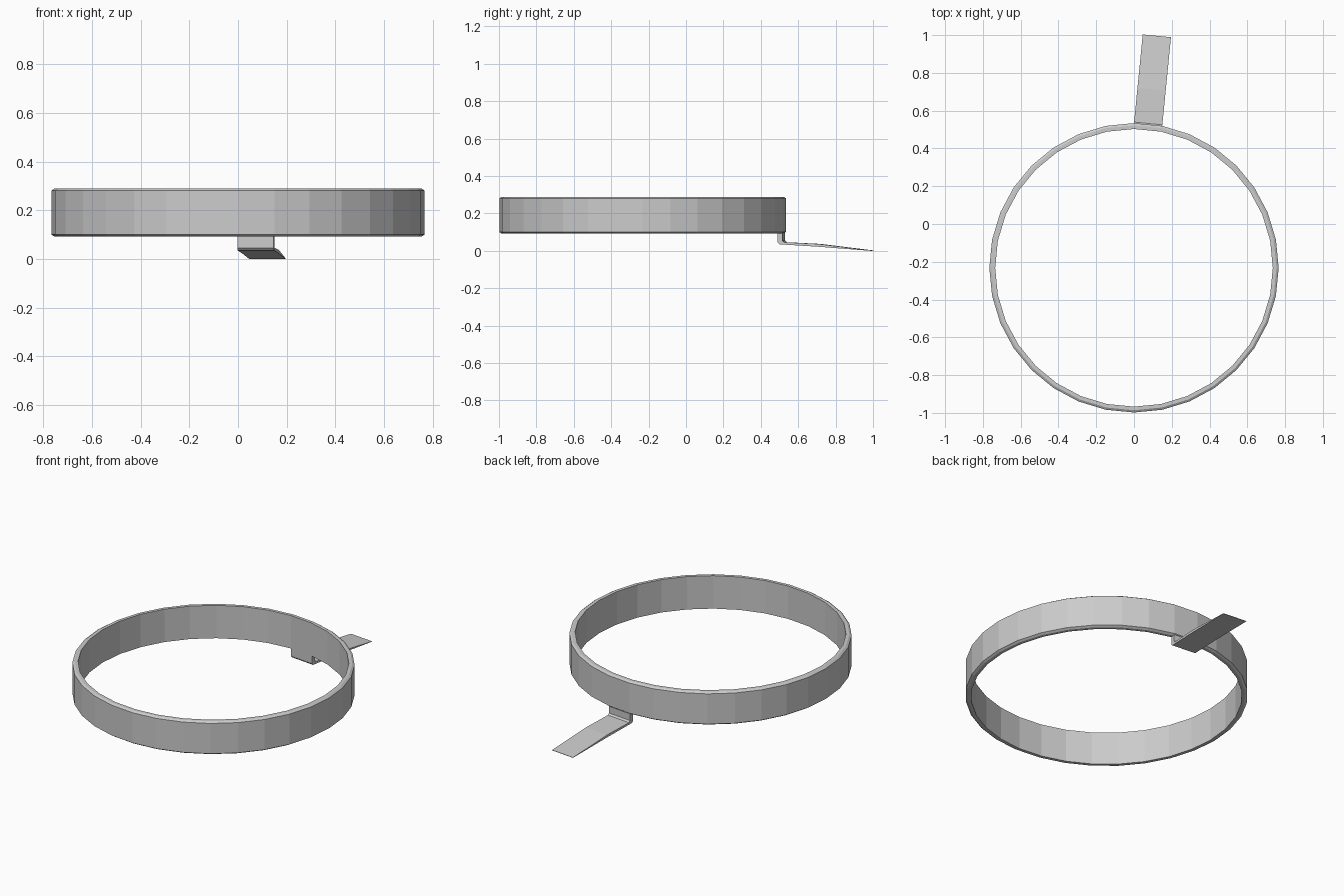
import bpy, math
from mathutils import Vector

if "Cube" in bpy.data.objects:
    bpy.data.objects.remove(bpy.data.objects["Cube"])

N = 32            # sides of the ring
CY = -0.232       # ring centre in y
R_OUT, R_IN = 0.766, 0.735


def make(name, verts, faces):
    mesh = bpy.data.meshes.new(name)
    mesh.from_pydata(verts, [], faces)
    mesh.update()
    obj = bpy.data.objects.new(name, mesh)
    bpy.context.collection.objects.link(obj)
    return obj


# Faceted ring: closed profile (radius, z) with chamfered outer edges, revolved
profile = [(R_IN, 0.092), (R_OUT - 0.012, 0.092), (R_OUT, 0.1),
           (R_OUT, 0.281), (R_OUT - 0.012, 0.289), (R_IN, 0.289)]
P = len(profile)
verts = [(r * math.sin(2 * math.pi * i / N), CY + r * math.cos(2 * math.pi * i / N), z)
         for i in range(N) for r, z in profile]
faces = [(i * P + j, ((i + 1) % N) * P + j,
          ((i + 1) % N) * P + (j + 1) % P, i * P + (j + 1) % P)
         for i in range(N) for j in range(P)]
for_ring = [f[::-1] for f in faces]
ring = make("ring_band", verts, for_ring)

# Bent tab: side profile (distance from ring centre, z), swept across one ring facet
half = math.pi / N
normal = Vector((math.sin(half), math.cos(half), 0))
side = Vector((math.cos(half), -math.sin(half), 0))
tab_profile = [(0.732, 0.092), (0.732, 0.045), (0.742, 0.035), (0.95, 0.022),
               (1.234, 0.0), (1.234, 0.002), (0.95, 0.037), (0.768, 0.046),
               (0.758, 0.055), (0.758, 0.095)]
w = R_OUT * math.sin(half)
T = len(tab_profile)
verts = [Vector((0, CY, z)) + normal * d + side * s
         for s in (-w, w) for d, z in tab_profile]
faces = [(j, (j + 1) % T, T + (j + 1) % T, T + j) for j in range(T)]
# End caps as quad strips between lower and upper profile lines
for j in range(T // 2 - 1):
    k = T - 1 - j
    faces.append((j, k, k - 1, j + 1))
    faces.append((T + j, T + j + 1, T + k - 1, T + k))
tab = make("bent_tab", verts, faces)

# Consistent outward normals
import bmesh
for obj in (ring, tab):
    bm = bmesh.new()
    bm.from_mesh(obj.data)
    bmesh.ops.recalc_face_normals(bm, faces=bm.faces)
    bm.to_mesh(obj.data)
    bm.free()
